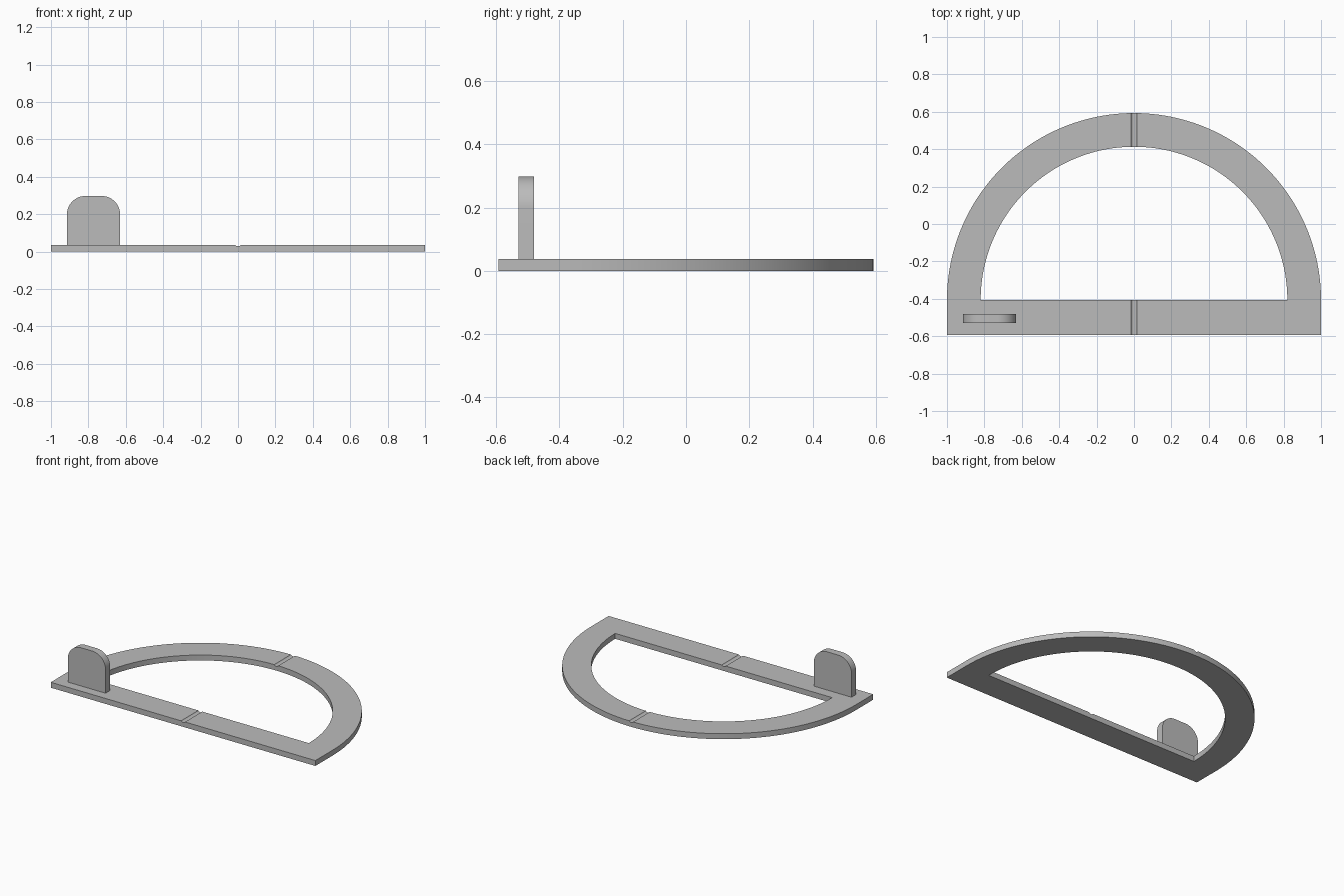
import bpy, bmesh, math
from mathutils import Matrix

cube = bpy.data.objects.get("Cube")
if cube:
    bpy.data.objects.remove(cube, do_unlink=True)

grey = bpy.data.materials.new("plain grey")
grey.use_nodes = True
grey.diffuse_color = (0.5, 0.5, 0.5, 1)
grey.node_tree.nodes["Principled BSDF"].inputs["Base Color"].default_value = (0.5, 0.5, 0.5, 1)

THICK = 0.037
ARC_Y = -0.407
FRONT_Y = -0.593


def finish(bm, name):
    bmesh.ops.recalc_face_normals(bm, faces=bm.faces)
    mesh = bpy.data.meshes.new(name)
    bm.to_mesh(mesh)
    bm.free()
    mesh.materials.append(grey)
    obj = bpy.data.objects.new(name, mesh)
    bpy.context.collection.objects.link(obj)
    return obj


def extrude(bm, vec):
    out = bmesh.ops.extrude_face_region(bm, geom=bm.faces[:])
    verts = [v for v in out["geom"] if isinstance(v, bmesh.types.BMVert)]
    bmesh.ops.translate(bm, verts=verts, vec=vec)


def smooth(obj):
    bpy.ops.object.select_all(action='DESELECT')
    obj.select_set(True)
    bpy.context.view_layer.objects.active = obj
    bpy.ops.object.shade_smooth_by_angle(angle=math.radians(30))


def arc(bm, radius, steps=96):
    return [bm.verts.new((radius * math.cos(math.pi * i / steps),
                          ARC_Y + radius * math.sin(math.pi * i / steps), 0))
            for i in range(steps + 1)]


# Half-ring frame closed by a straight bar
bm = bmesh.new()
outer, inner = arc(bm, 1.0), arc(bm, 0.82)
for i in range(len(outer) - 1):
    bm.faces.new((outer[i], outer[i + 1], inner[i + 1], inner[i]))
right = bm.verts.new((-1, FRONT_Y, 0))
left = bm.verts.new((1, FRONT_Y, 0))
bm.faces.new((inner[0], inner[-1], outer[-1], right, left, outer[0]))
extrude(bm, (0, 0, THICK))
frame = finish(bm, "half_ring_frame")

# Shallow rounded groove across the middle of the frame
bm = bmesh.new()
bmesh.ops.create_cone(bm, cap_ends=True, segments=32, radius1=0.018, radius2=0.018, depth=2,
                      matrix=Matrix.Translation((0, 0, THICK + 0.01))
                      @ Matrix.Rotation(math.pi / 2, 4, 'X'))
cutter = finish(bm, "groove_cutter")
cutter.hide_render = True
cut = frame.modifiers.new("groove", 'BOOLEAN')
cut.operation = 'DIFFERENCE'
cut.solver = 'EXACT'
cut.object = cutter
bpy.context.view_layer.objects.active = frame
bpy.ops.object.modifier_apply(modifier=cut.name)
bpy.data.objects.remove(cutter, do_unlink=True)
smooth(frame)

# Upright grip tab with rounded top corners
X0, X1, TOP, R = -0.915, -0.63, 0.298, 0.1
bm = bmesh.new()
outline = [(X0, THICK), (X1, THICK)]
for cx, start in ((X1 - R, 0), (X0 + R, 90)):
    for i in range(17):
        a = math.radians(start + 90 * i / 16)
        outline.append((cx + R * math.cos(a), TOP - R + R * math.sin(a)))
bm.faces.new([bm.verts.new((x, -0.53, z)) for x, z in outline])
extrude(bm, (0, 0.05, 0))
smooth(finish(bm, "grip_tab"))
